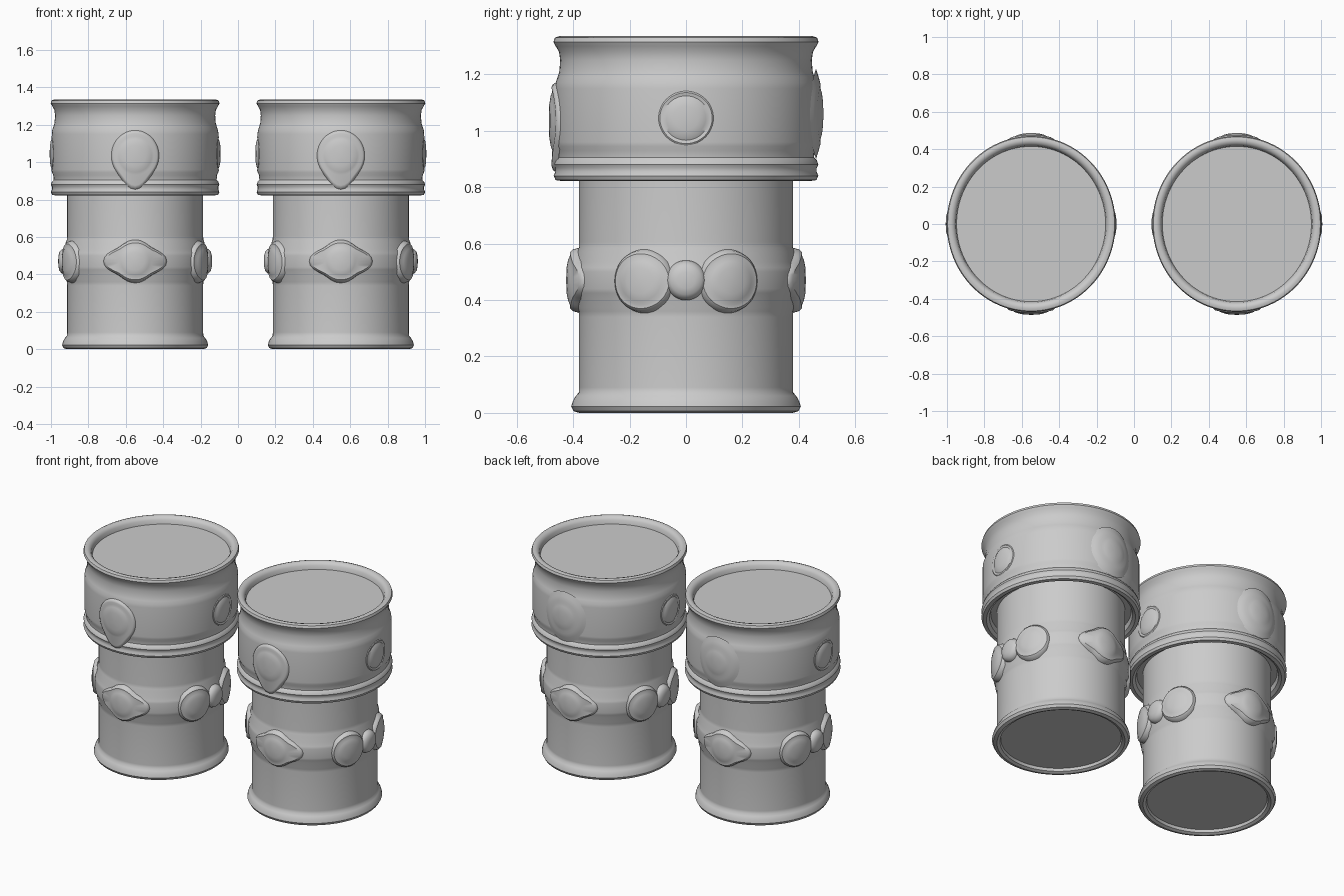
import bpy, bmesh
from math import sin, cos, pi, radians

cube = bpy.data.objects.get("Cube")
if cube:
    bpy.data.objects.remove(cube, do_unlink=True)

grey = bpy.data.materials.new("stone grey")
grey.use_nodes = True
grey.diffuse_color = (0.6, 0.6, 0.6, 1)
grey.node_tree.nodes["Principled BSDF"].inputs["Base Color"].default_value = (0.6, 0.6, 0.6, 1)

SEGMENTS = 96
SQUASH = 0.96      # barrels are slightly narrower in x
FRONT, RIGHT, BACK, LEFT = -pi / 2, pi, pi / 2, 0


def add_object(name, bm, x):
    bmesh.ops.recalc_face_normals(bm, faces=bm.faces)
    mesh = bpy.data.meshes.new(name)
    bm.to_mesh(mesh)
    bm.free()
    mesh.materials.append(grey)
    obj = bpy.data.objects.new(name, mesh)
    bpy.context.collection.objects.link(obj)
    obj.location.x = x
    obj.scale.x = SQUASH
    bpy.ops.object.select_all(action="DESELECT")
    obj.select_set(True)
    bpy.context.view_layer.objects.active = obj
    bpy.ops.object.shade_smooth_by_angle(angle=radians(40))


def lathe(name, profile, x):
    """Spin a (radius, height) profile around z."""
    bm = bmesh.new()
    verts = [bm.verts.new((r, 0, z)) for r, z in profile]
    edges = [bm.edges.new(pair) for pair in zip(verts, verts[1:])]
    bmesh.ops.spin(bm, geom=verts + edges, cent=(0, 0, 0), axis=(0, 0, 1),
                   angle=2 * pi, steps=SEGMENTS, use_merge=True)
    bmesh.ops.remove_doubles(bm, verts=bm.verts, dist=0.0005)
    add_object(name, bm, x)


def boss(name, x, angle, z, wall, radius, rings, points=(), reach=0):
    """Raised medallion wrapped on the wall; points pull its outline out to reach."""
    def outline(t):
        pull = max((cos(t - p) for p in points), default=0)
        return radius + (reach - radius) * max(0, pull) ** 10

    def place(u, v, height):
        a, r = angle + u / wall, wall + height
        return (r * cos(a), r * sin(a), z + v)

    bm = bmesh.new()
    count = 48
    centre = bm.verts.new(place(0, 0, rings[0][1]))
    previous = None
    for s, height in rings[1:]:
        ring = []
        for i in range(count):
            t = 2 * pi * i / count
            r = s * (outline(t) if s > 0.8 else radius)
            ring.append(bm.verts.new(place(r * cos(t), r * sin(t), height)))
        for i in range(count):
            j = (i + 1) % count
            if previous:
                bm.faces.new((previous[i], ring[i], ring[j], previous[j]))
            else:
                bm.faces.new((centre, ring[i], ring[j]))
        previous = ring
    add_object(name, bm, x)


# Barrel profiles, from the axis outward and up
LOWER = [(0, 0.025), (0.355, 0.025), (0.36, 0.008), (0.378, 0), (0.398, 0.006),
         (0.407, 0.022), (0.402, 0.04), (0.391, 0.06), (0.38, 0.072), (0.379, 0.09),
         (0.379, 0.34), (0.38, 0.36), (0.387, 0.375), (0.388, 0.405), (0.398, 0.425),
         (0.4, 0.44), (0.4, 0.5), (0.398, 0.515), (0.388, 0.535), (0.387, 0.57),
         (0.38, 0.585), (0.379, 0.605), (0.379, 0.88)]
UPPER = [(0.37, 0.865), (0.415, 0.865), (0.422, 0.835), (0.44, 0.822), (0.462, 0.825),
         (0.469, 0.84), (0.463, 0.855), (0.463, 0.868), (0.469, 0.88), (0.464, 0.895),
         (0.454, 0.905), (0.456, 0.93), (0.463, 0.945), (0.464, 0.96), (0.464, 1.15),
         (0.462, 1.17), (0.455, 1.19), (0.449, 1.21), (0.446, 1.25), (0.45, 1.28),
         (0.462, 1.3), (0.47, 1.315), (0.465, 1.33), (0.45, 1.335), (0.432, 1.33),
         (0.42, 1.315), (0.415, 1.29), (0, 1.29)]

# Medallion cross-sections: (fraction of radius, height above wall)
DOMED = [(0, 0.043), (0.4, 0.041), (0.62, 0.036), (0.74, 0.03), (0.85, 0.03),
         (0.94, 0.02), (1, -0.005)]
BUTTON = [(0, 0.043), (0.4, 0.041), (0.7, 0.036), (0.88, 0.024), (0.97, 0.01), (1, -0.01)]
CREST = [(0, 0.024), (0.4, 0.023), (0.64, 0.018), (0.75, 0.012), (0.86, 0.015),
         (0.94, 0.01), (1, -0.005)]
MOUND = [(0, 0.024), (0.25, 0.023), (0.45, 0.019), (0.56, 0.014), (0.66, 0.014),
         (0.82, 0.007), (1, -0.002)]

for side, x in (("right", -0.55), ("left", 0.55)):
    lathe(side + "_barrel_body", LOWER, x)
    lathe(side + "_barrel_collar", UPPER, x)

    # Medallions on the middle band
    for place_name, a in (("front", FRONT), ("back", BACK)):
        boss(f"{side}_barrel_{place_name}_band_eye", x, a, 0.47, 0.382, 0.116,
             DOMED, (0, pi), 0.185)
    for place_name, a in (("left", LEFT), ("right", RIGHT)):
        boss(f"{side}_barrel_{place_name}_band_button", x, a, 0.47, 0.386, 0.072, BUTTON)
        for k in (-1, 1):
            boss(f"{side}_barrel_{place_name}_band_disc", x, a + k * 0.4, 0.467,
                 0.382, 0.114, DOMED)

    # Medallions on the collar
    boss(side + "_barrel_front_crest", x, FRONT, 1.035, 0.462, 0.138, CREST, (-pi / 2,), 0.185)
    boss(side + "_barrel_back_mound", x, BACK, 1.06, 0.463, 0.16, MOUND)
    for place_name, a in (("left", LEFT), ("right", RIGHT)):
        boss(f"{side}_barrel_{place_name}_collar_disc", x, a, 1.045, 0.452, 0.105, CREST)
